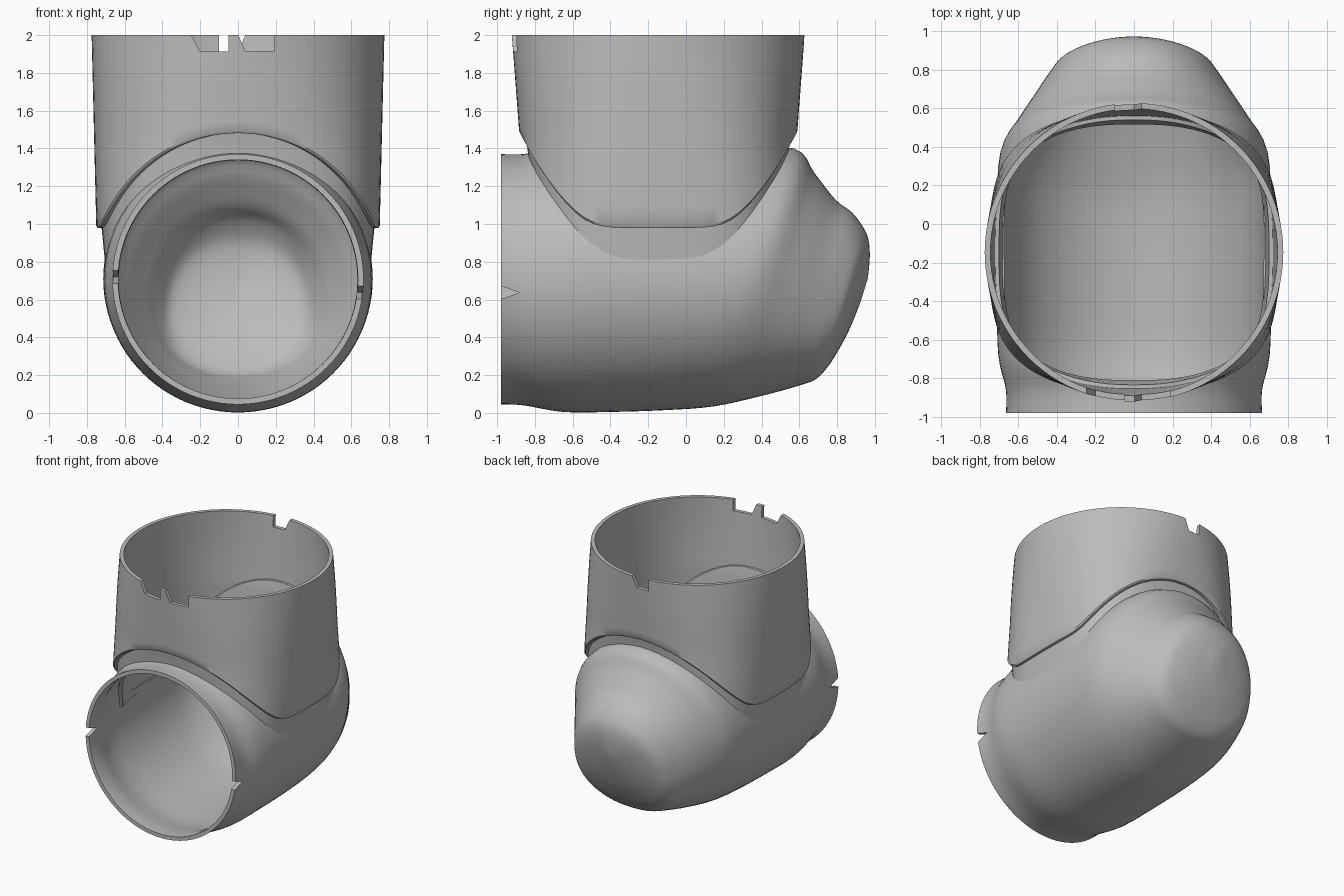
import bpy, bmesh, math
from math import sin, cos, pi, sqrt

cube = bpy.data.objects.get("Cube")
if cube:
    bpy.data.objects.remove(cube, do_unlink=True)

SIDES = 96
WALL = 0.03
SLEEVE_Y = -0.147

grey = bpy.data.materials.new("plain grey")
grey.use_nodes = True
grey.diffuse_color = (0.5, 0.5, 0.5, 1)
grey.node_tree.nodes["Principled BSDF"].inputs["Base Color"].default_value = (0.5, 0.5, 0.5, 1)


def power(v, n):
    return math.copysign(abs(v) ** (2 / n), v)


def loft(name, rings, loop=False):
    """Skin a list of rings; either join last to first or cap both ends."""
    bm = bmesh.new()
    vs = [[bm.verts.new(p) for p in r] for r in rings]
    count = len(vs[0])
    pairs = list(zip(vs, vs[1:])) + ([(vs[-1], vs[0])] if loop else [])
    for a, b in pairs:
        for i in range(count):
            j = (i + 1) % count
            bm.faces.new((a[i], a[j], b[j], b[i]))
    if not loop:
        bm.faces.new(vs[0])
        bm.faces.new(vs[-1])
    bmesh.ops.recalc_face_normals(bm, faces=bm.faces)
    mesh = bpy.data.meshes.new(name)
    bm.to_mesh(mesh)
    bm.free()
    mesh.materials.append(grey)
    obj = bpy.data.objects.new(name, mesh)
    bpy.context.collection.objects.link(obj)
    return obj


def activate(obj):
    bpy.ops.object.select_all(action='DESELECT')
    obj.select_set(True)
    bpy.context.view_layer.objects.active = obj


def cut(obj, cutter):
    cutter.hide_render = True
    mod = obj.modifiers.new("cut", 'BOOLEAN')
    mod.operation, mod.solver, mod.object = 'DIFFERENCE', 'EXACT', cutter
    activate(obj)
    bpy.ops.object.modifier_apply(modifier=mod.name)
    bpy.data.objects.remove(cutter, do_unlink=True)


def smooth(obj):
    activate(obj)
    bpy.ops.object.shade_smooth_by_angle(angle=math.radians(35))


# --- horizontal body: tilted sections (top y, top z, bottom y, bottom z, half width, skew)
sections = [
    (-.98, 1.37, -.98, .045, .665, 0), (-.86, 1.37, -.86, .04, .665, 0),
    (-.70, 1.40, -.65, .005, .705, 0), (-.30, 1.41, -.40, .005, .712, 0),
    (.20, 1.41, -.10, .015, .712, 0), (.57, 1.40, .15, .035, .695, 0),
    (.68, 1.27, .40, .09, .60, .04), (.79, 1.13, .60, .145, .50, .08),
    (.88, 1.06, .69, .18, .44, .12), (.94, .98, .755, .25, .39, .14),
    (.965, .92, .80, .32, .32, .14), (.973, .85, .85, .41, .22, .12),
    (.970, .78, .89, .50, .12, .1), (.962, .71, .925, .59, .04, 0)]


def catmull(rows, steps):
    out = []
    for k in range(len(rows) - 1):
        a, b = rows[max(k - 1, 0)], rows[k]
        c, d = rows[k + 1], rows[min(k + 2, len(rows) - 1)]
        for s in range(steps):
            t = s / steps
            out.append([q + t / 2 * (r - p + t * (2 * p - 5 * q + 4 * r - u
                        + t * (3 * (q - r) + u - p)))
                        for p, q, r, u in zip(a, b, c, d)])
    return out + [list(rows[-1])]


def body_ring(sec, inset):
    yt, zt, yb, zb, w, skew = sec
    half = sqrt((yt - yb) ** 2 + (zt - zb) ** 2) / 2
    k = max(half - inset, half * .5) / half
    w = max(w - inset, w * .5)
    cy, cz = (yt + yb) / 2, (zt + zb) / 2
    if cy > 0.3:
        cy -= inset * min((cy - .3) / .4, 1)
    n = 2 + 2 * skew
    ring = []
    for i in range(SIDES):
        a = 2 * pi * i / SIDES
        s = power(sin(a), n) * k
        ring.append((w * power(cos(a), n) * (1 - skew * s),
                     cy + s * (yt - yb) / 2, cz + s * (zt - zb) / 2))
    return ring


fine = catmull(sections, 4)
body = loft("elbow_body", [body_ring(s, 0) for s in reversed(fine)]
            + [body_ring(s, WALL) for s in fine])


# --- upright sleeve and neck: rounded square below, round at the rim
def sleeve_point(a, z, inset):
    drop = (2 - z) / 1.03
    n = 2 + 1.05 * max(drop, 0)
    return (power(cos(a), n) * (.775 - .025 * drop - inset),
            SLEEVE_Y + power(sin(a), n) * (.775 - .078 * min(drop, .55) - inset), z)


def saddle(a, radius, floor, inset, blend=.06):
    """Height where the wall meets a cylinder around the body, blended to a floor."""
    z = 1.2
    for _ in range(4):
        x = sleeve_point(a, z, inset)[0]
        arch = .71 + sqrt(max(radius ** 2 - x * x, 0))
        z = (arch + floor + sqrt((arch - floor) ** 2 + blend ** 2)) / 2
    return z


def wall_ring(t, inset, edge, top=2.0, lift=0.0):
    ring = []
    for i in range(SIDES):
        a = 2 * pi * i / SIDES
        low = edge(a) + lift
        ring.append(sleeve_point(a, low + (top - low) * t, inset))
    return ring


def hem(a):
    return saddle(a, .77, .968, 0)


levels = [k / 10 for k in range(11)]
sleeve = loft("upright_sleeve",
              [wall_ring(t, 0, hem, lift=.012) for t in reversed(levels)]
              + [wall_ring(0, .008, hem)]
              + [wall_ring(t, WALL, hem) for t in levels], loop=True)


# neck collar between the body and the sleeve hem
def collar_ring(t, inset):
    ring = []
    for i in range(SIDES):
        a = 2 * pi * i / SIDES
        low, high = saddle(a, .65, .76, .05, .03), hem(a) + .03
        z = low + (high - low) * t
        ring.append(sleeve_point(a, z, inset + .018 * (1 - t)))
    return ring


steps = [k / 5 for k in range(6)]
collar = loft("neck_collar", [collar_ring(t, .026) for t in reversed(steps)]
              + [collar_ring(t, .05) for t in steps], loop=True)

# open the top of the body under the neck
opening = loft("opening_cutter",
               [[(x, y, z) for x, y, _ in
                 (sleeve_point(2 * pi * i / SIDES, 1.2, .045) for i in range(SIDES))]
                for z in (.82, 2.2)])
cut(body, opening)


# --- notches in the upper rim: outline in x and z, pushed through one wall
def rim_notch(outline, y0, y1):
    cut(sleeve, loft("notch_cutter", [[(x, y, z) for x, z in outline] for y in (y0, y1)]))


TOP, BASE = 2.05, 1.912
rim_notch([(-.275, TOP), (-.2, BASE), (-.05, BASE), (-.05, TOP)], -1.1, -.6)
rim_notch([(-.02, TOP), (.04, BASE), (.19, BASE), (.19, TOP)], -1.1, -.6)
rim_notch([(-.1, TOP), (-.1, BASE), (.0, BASE), (.06, TOP)], .3, .8)

# --- pointed nicks in the front rim, one per side
for side, z in ((1, .637), (-1, .72)):
    tri = [(-1.03, z + .052), (-.88, z), (-1.03, z - .052)]
    cut(body, loft("nick_cutter", [[(side * x, y, h) for y, h in tri] for x in (.5, .8)]))

for part in (body, sleeve, collar):
    smooth(part)
